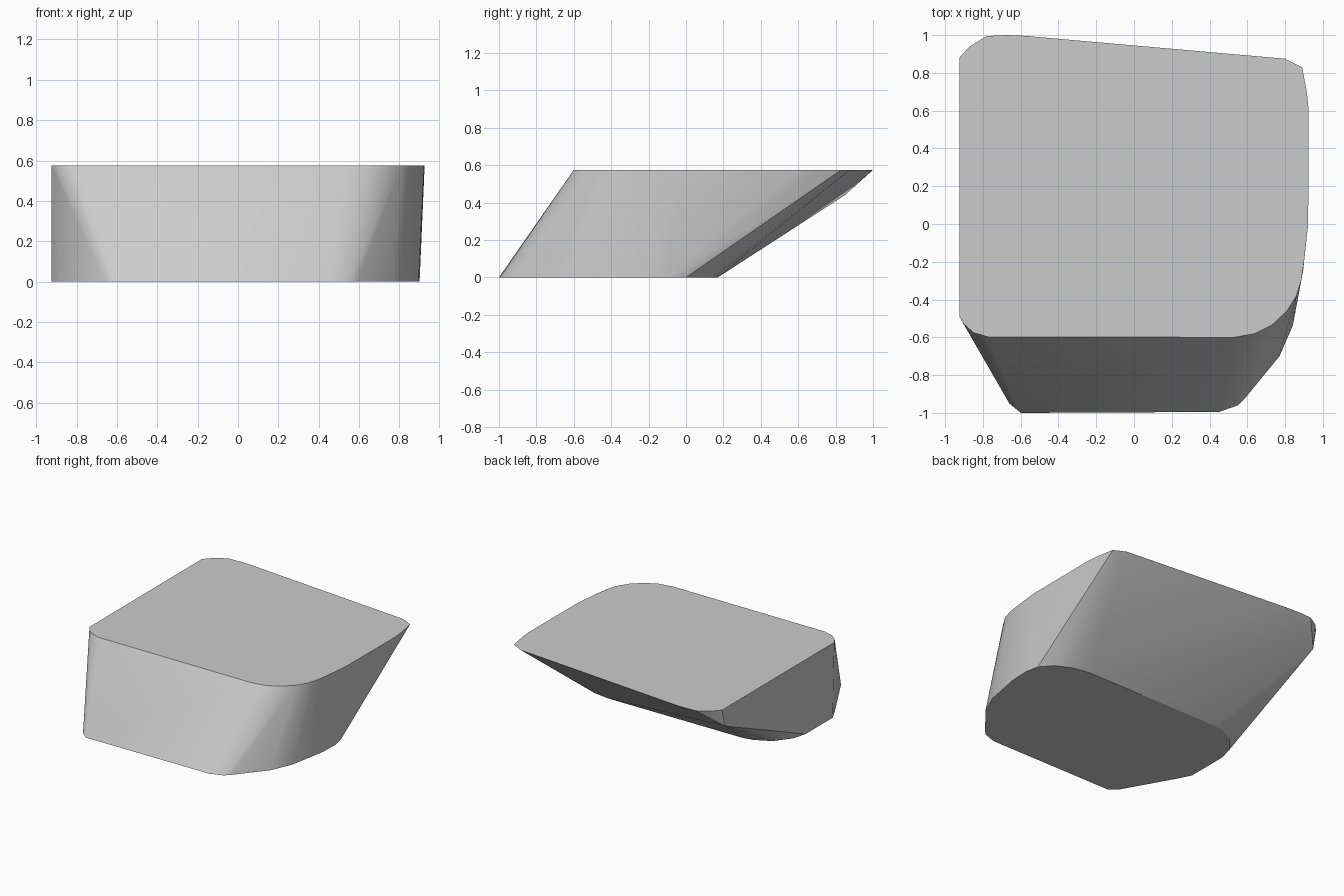
import bpy
import bmesh
import math

if "Cube" in bpy.data.objects:
    bpy.data.objects.remove(bpy.data.objects["Cube"], do_unlink=True)

HEIGHT = 0.575
SIDE = -0.925  # flat vertical side

# rim of the flat top
top = [(SIDE, -0.49), (-0.90, -0.53), (-0.85, -0.575), (-0.77, -0.598),
       (0.53, -0.60), (0.64, -0.58), (0.73, -0.535), (0.81, -0.46),
       (0.86, -0.38), (0.885, -0.30), (0.90, -0.20), (0.922, 0.0),
       (0.925, 0.60), (0.915, 0.70), (0.89, 0.83), (0.80, 0.875),
       (-0.60, 0.998), (-0.68, 1.0), (-0.78, 0.995), (-0.87, 0.94), (SIDE, 0.88)]

# outline of the base
base = [(-0.60, -1.0), (-0.66, -0.95), (-0.88, -0.56), (SIDE, -0.47),
        (SIDE, -0.14), (-0.895, -0.03), (-0.80, 0.09), (-0.68, 0.15),
        (-0.60, 0.165), (0.55, 0.17), (0.68, 0.15), (0.80, 0.09),
        (0.88, 0.0), (0.90, -0.10), (0.895, -0.25), (0.84, -0.54), (0.77, -0.70),
        (0.59, -0.92), (0.55, -0.96), (0.45, -0.995)]

# lower end of the short upright edge at the rear corner
rear_corner = (SIDE, 0.85, 0.44)

# wrap a convex skin around the outlines
bm = bmesh.new()
for x, y in top:
    bm.verts.new((x, y, HEIGHT))
for x, y in base:
    bm.verts.new((x, y, 0))
bm.verts.new(rear_corner)
hull = bmesh.ops.convex_hull(bm, input=bm.verts)
spare = {g for g in hull["geom_interior"] + hull["geom_unused"]
         if isinstance(g, bmesh.types.BMVert)}
bmesh.ops.delete(bm, geom=list(spare), context="VERTS")
bmesh.ops.dissolve_limit(bm, angle_limit=math.radians(0.5),
                         verts=bm.verts, edges=bm.edges)
bmesh.ops.recalc_face_normals(bm, faces=bm.faces)

mesh = bpy.data.meshes.new("slanted_block")
bm.to_mesh(mesh)
bm.free()
block = bpy.data.objects.new("slanted_block", mesh)
bpy.context.collection.objects.link(block)

# plain grey
grey = bpy.data.materials.new("plain_grey")
grey.use_nodes = True
colour = (0.6, 0.6, 0.6, 1)
grey.diffuse_color = colour
grey.node_tree.nodes["Principled BSDF"].inputs["Base Color"].default_value = colour
mesh.materials.append(grey)

# soft corners, crisp rim
bpy.ops.object.select_all(action="DESELECT")
block.select_set(True)
bpy.context.view_layer.objects.active = block
bpy.ops.object.shade_smooth_by_angle(angle=math.radians(30))
